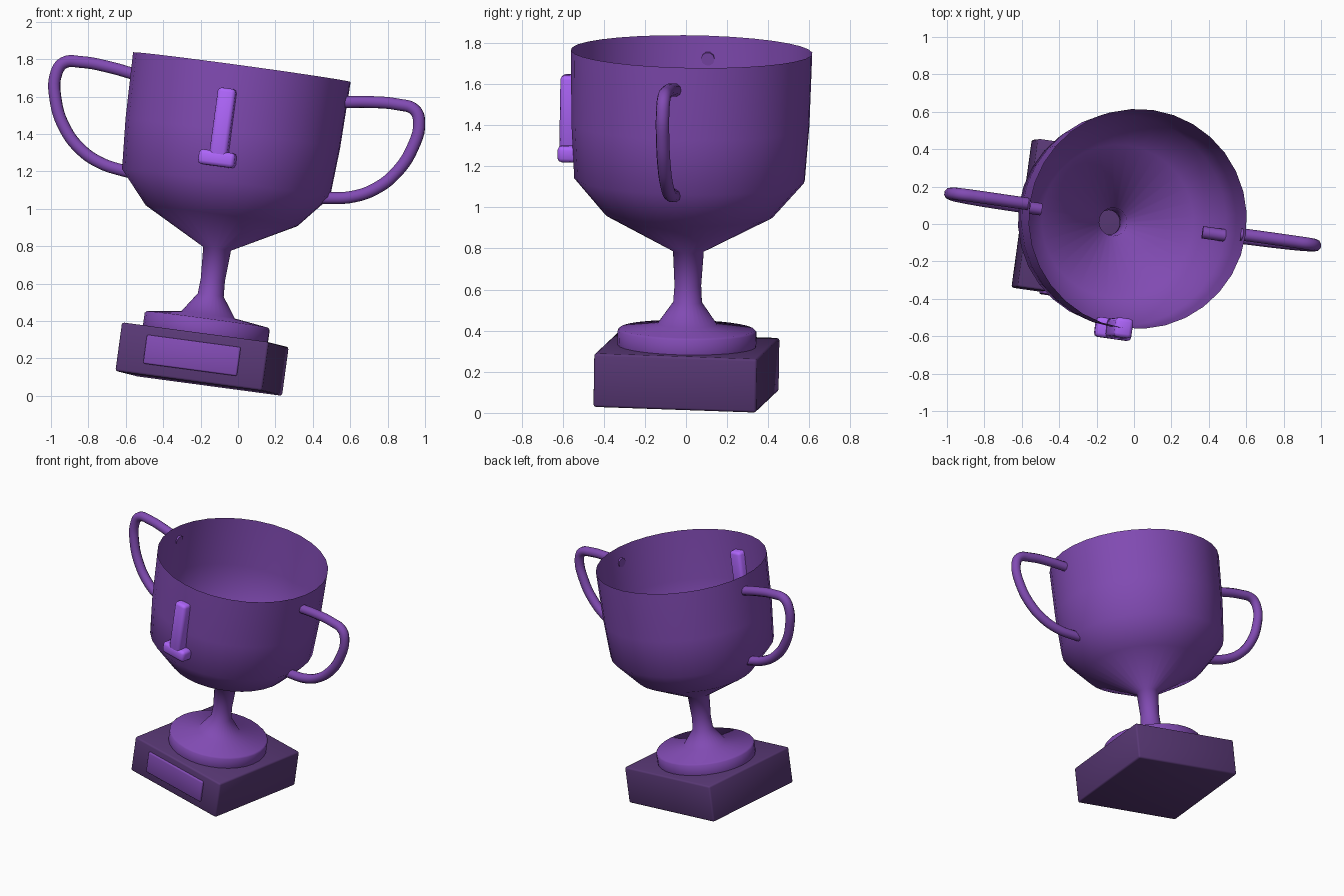
import bpy, bmesh, math
from mathutils import Vector, Matrix

if "Cube" in bpy.data.objects:
    bpy.data.objects.remove(bpy.data.objects["Cube"])

# Whole trophy leans to the right and is turned slightly about its axis
Z = Vector((0.135, 0.016, 0.99)).normalized()
X = Vector((0.981, -0.135, 0.0))
X = (X - Z * X.dot(Z)).normalized()
Y = Z.cross(X)
POSE = Matrix((X, Y, Z)).transposed().to_4x4()
POSE.translation = (-0.21, 0.0, 0.4 * (abs(X.z) + abs(Y.z)))


def material(name, col):
    m = bpy.data.materials.new(name)
    m.diffuse_color = (*col, 1)
    m.use_nodes = True
    m.node_tree.nodes["Principled BSDF"].inputs["Base Color"].default_value = m.diffuse_color
    return m


CUP = material("purple", (0.22, 0.07, 0.45))
DARK = material("dark_purple", (0.10, 0.04, 0.18))
BRIGHT = material("bright_purple", (0.42, 0.13, 0.95))


def finish(ob, mat):
    ob.data.materials.append(mat)
    ob.matrix_world = POSE
    return ob


def new_object(name, bm, mat, smooth=True):
    me = bpy.data.meshes.new(name)
    for f in bm.faces:
        f.smooth = smooth
    bm.to_mesh(me)
    bm.free()
    ob = bpy.data.objects.new(name, me)
    bpy.context.collection.objects.link(ob)
    return finish(ob, mat)


def block(name, lo, hi, bevel, mat):
    bm = bmesh.new()
    bmesh.ops.create_cube(bm, size=1)
    lo, hi = Vector(lo), Vector(hi)
    for v in bm.verts:
        v.co = Vector([(l + h) / 2 + c * (h - l) for l, h, c in zip(lo, hi, v.co)])
    bmesh.ops.bevel(bm, geom=bm.edges[:], offset=bevel, segments=2,
                    profile=0.5, affect='EDGES')
    return new_object(name, bm, mat)


def lathe(name, profile, mat, sides=32):
    bm = bmesh.new()
    rings = [[bm.verts.new((r * math.cos(math.tau * i / sides),
                            r * math.sin(math.tau * i / sides), h))
              for i in range(sides)] for r, h in profile]
    for a, b in zip(rings, rings[1:]):
        for i in range(sides):
            j = (i + 1) % sides
            bm.faces.new((a[i], a[j], b[j], b[i]))
    return new_object(name, bm, mat)


# Thin-walled cup, hollow stem and round foot in one turned profile
lathe("cup_and_stem", [(0.335, 0.255), (0.338, 0.27), (0.338, 0.335), (0.328, 0.345),
                       (0.145, 0.37), (0.07, 0.477), (0.065, 0.56), (0.075, 0.727),
                       (0.41, 0.905), (0.562, 1.08), (0.58, 1.35), (0.588, 1.707)], CUP)

# Square plinth and front plate
block("plinth", (-0.4, -0.4, 0), (0.4, 0.4, 0.263), 0.012, DARK)
block("front_plate", (-0.255, -0.415, 0.06), (0.255, -0.38, 0.215), 0.008, CUP)

# Raised plain emblem on the cup: upright bar on a foot bar
block("emblem_bar", (-0.025, -0.635, 1.2), (0.072, -0.53, 1.575), 0.02, BRIGHT)
block("emblem_foot", (-0.08, -0.637, 1.155), (0.117, -0.53, 1.235), 0.02, BRIGHT)

# Pair of looped handles
PATH = [(0.575, 1.594), (0.70, 1.612), (0.865, 1.62), (0.955, 1.604), (0.988, 1.545),
        (0.972, 1.40), (0.90, 1.254), (0.80, 1.155), (0.69, 1.10), (0.571, 1.076),
        (0.44, 1.066)]
for name, s in (("left_handle", -1), ("right_handle", 1)):
    cu = bpy.data.curves.new(name, 'CURVE')
    cu.dimensions = '3D'
    cu.bevel_depth = 0.033
    cu.bevel_resolution = 3
    cu.resolution_u = 5
    cu.use_fill_caps = True
    sp = cu.splines.new('BEZIER')
    sp.bezier_points.add(len(PATH) - 1)
    for p, (x, h) in zip(sp.bezier_points, PATH):
        p.co = (s * x, 0, h)
        p.handle_left_type = p.handle_right_type = 'AUTO'
    ob = bpy.data.objects.new(name, cu)
    bpy.context.collection.objects.link(ob)
    finish(ob, CUP)
    bpy.ops.object.select_all(action='DESELECT')
    ob.select_set(True)
    bpy.context.view_layer.objects.active = ob
    bpy.ops.object.convert(target='MESH')
    bpy.ops.object.shade_smooth_by_angle(angle=math.radians(50))
